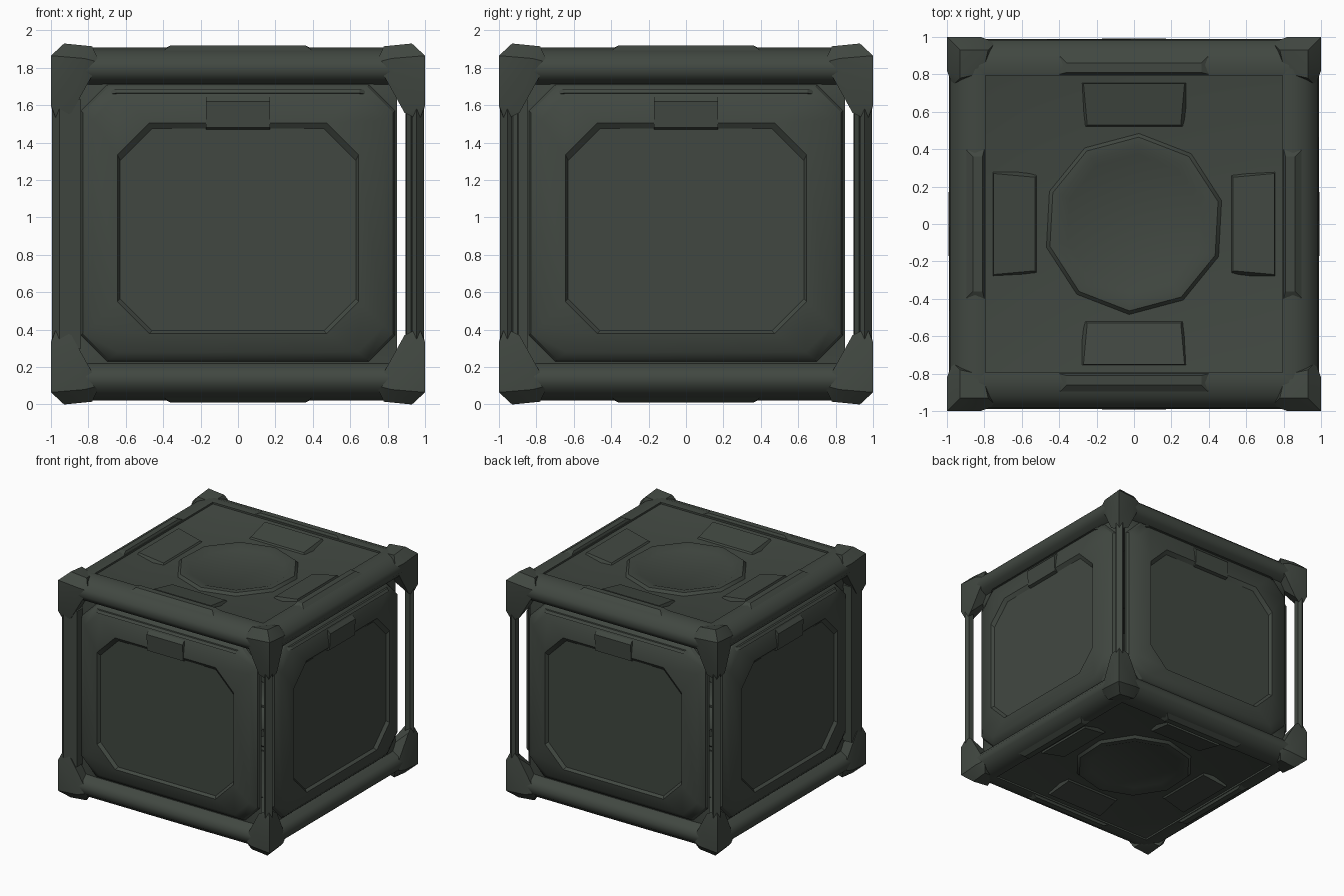
import bpy, bmesh, math
from mathutils import Matrix, Vector

if "Cube" in bpy.data.objects:
    bpy.data.objects.remove(bpy.data.objects["Cube"])

H = 1.93          # total height
MID = H / 2

mat = bpy.data.materials.new("dark_green_grey_metal")
mat.diffuse_color = (0.053, 0.064, 0.053, 1)
mat.use_nodes = True
mat.node_tree.nodes["Principled BSDF"].inputs["Base Color"].default_value = mat.diffuse_color


def finish(name, bm, angle=35):
    """Orient the surface outwards, turn it into an object, smooth soft edges."""
    bmesh.ops.recalc_face_normals(bm, faces=bm.faces[:])
    c = Vector((0, 0, MID))
    s = sum(f.calc_area() * f.normal.dot(f.calc_center_median() - c) for f in bm.faces)
    if s < 0:
        bmesh.ops.reverse_faces(bm, faces=bm.faces[:])
    me = bpy.data.meshes.new(name)
    bm.to_mesh(me)
    bm.free()
    me.materials.append(mat)
    ob = bpy.data.objects.new(name, me)
    bpy.context.collection.objects.link(ob)
    bpy.ops.object.select_all(action='DESELECT')
    ob.select_set(True)
    bpy.context.view_layer.objects.active = ob
    bpy.ops.object.shade_smooth_by_angle(angle=math.radians(angle))
    return ob


def place(bm, turn=0, flip=False):
    """Turn about z in quarter steps, optionally mirror top to bottom."""
    for v in bm.verts:
        if flip:
            v.co.z = H - v.co.z
    bm.transform(Matrix.Rotation(turn * math.pi / 2, 4, 'Z'))


def loft(bm, loops, cap_start=False, cap_end=True):
    """Join equal-length point loops with quads."""
    rings = [[bm.verts.new(p) for p in lp] for lp in loops]
    n = len(rings[0])
    for a, b in zip(rings, rings[1:]):
        for i in range(n):
            j = (i + 1) % n
            bm.faces.new((a[i], a[j], b[j], b[i]))
    if cap_start:
        bm.faces.new(rings[0])
    if cap_end:
        bm.faces.new(rings[-1])


def octagon(hx, z0, z1, cut, y):
    return [(hx - cut, y, z0), (hx, y, z0 + cut), (hx, y, z1 - cut), (hx - cut, y, z1),
            (cut - hx, y, z1), (-hx, y, z1 - cut), (-hx, y, z0 + cut), (cut - hx, y, z0)]


def hull(bm, pts):
    vs = [bm.verts.new(p) for p in pts]
    r = bmesh.ops.convex_hull(bm, input=vs)
    junk = [g for g in r["geom_interior"] if isinstance(g, bmesh.types.BMVert)]
    bmesh.ops.delete(bm, geom=junk, context='VERTS')


SIDES = ["front", "right", "back", "left"]

for k, side in enumerate(SIDES):
    # side panel: flange, then an eight-sided frame rising to a recessed face
    bm = bmesh.new()
    loft(bm, [octagon(0.85, 0.18, 1.75, 0.04, -0.895),
              octagon(0.84, 0.23, 1.71, 0.14, -0.90),
              octagon(0.83, 0.24, 1.70, 0.14, -0.925),
              octagon(0.78, 0.28, 1.66, 0.14, -0.96),
              octagon(0.645, 0.38, 1.505, 0.17, -0.982),
              octagon(0.63, 0.395, 1.475, 0.17, -0.958)])
    place(bm, k)
    finish(side + "_panel", bm, 28)

    # wedge-shaped pull tab over the upper edge of the recess
    bm = bmesh.new()
    hull(bm, [(x, y, z) for x in (-0.17, 0.17)
              for y, z in ((-0.955, 1.47), (-0.985, 1.48), (-0.992, 1.62),
                           (-0.965, 1.65))])
    place(bm, k)
    finish(side + "_pull_tab", bm, 20)

    # thin raised lip on the panel frame
    bm = bmesh.new()
    hull(bm, [(sx * hx, y, z) for sx in (-1, 1)
              for hx, y, z in ((0.68, -0.95, 1.66), (0.65, -0.97, 1.665),
                               (0.65, -0.955, 1.685), (0.68, -0.93, 1.685))])
    place(bm, k)
    finish(side + "_panel_lip", bm, 20)

    # corner posts: one wide, the others thin with see-through gaps
    bm = bmesh.new()
    w = 0.84 if side == "front" else 0.93
    o = 0.995
    hull(bm, [(-x, -y, z) for z in (0.3, H - 0.3)
              for x, y in ((w, w), (w, o - 0.02), (o - 0.04, o), (o, o - 0.04), (o - 0.02, w))])
    place(bm, k)
    finish(side + "_corner_post", bm, 30)

    for flip in (False, True):
        end = "lower_" if flip else "upper_"

        # horizontal beam: highest at the inside, sloping down outwards
        bm = bmesh.new()
        prof = [(0.79, 1.80), (0.795, 1.90), (0.85, 1.908), (0.92, 1.885),
                (0.98, 1.835), (0.99, 1.78), (0.96, 1.735), (0.88, 1.705)]
        loft(bm, [[(x, -y, z) for y, z in prof] for x in (-0.84, 0.84)], True)
        place(bm, k, flip)
        finish(end + side + "_beam", bm, 50)

        # slim plate on the middle of the beam
        bm = bmesh.new()
        hull(bm, [(sx * hx, -y, z) for sx in (-1, 1)
                  for hx, y, z in ((0.40, 0.80, 1.90), (0.36, 0.81, 1.92),
                                   (0.36, 0.86, 1.92), (0.40, 0.90, 1.89))])
        place(bm, k, flip)
        finish(end + side + "_beam_plate", bm, 20)

        # chunky chamfered corner guard, tapering along the post and beams
        bm = bmesh.new()
        half = [(1, 0.82, 1.85), (0.93, 0.78, 1.915), (0.97, 0.74, 1.83),
                (0.98, 0.83, 1.70), (0.99, 0.89, 1.56), (0.84, 0.80, 1.90)]
        pts = half + [(b, a, c) for a, b, c in half]
        pts += [(1, 1, 1.865), (0.93, 0.93, H), (1, 1, 1.60), (0.97, 0.97, 1.52), (0.8, 0.8, 1.74)]
        hull(bm, [(x, -y, z) for x, y, z in pts])
        place(bm, k, flip)
        finish(end + side + "_corner_guard", bm, 30)

        # wedge-shaped pad on the lid beside each beam
        bm = bmesh.new()
        lo = [(-0.30, -0.77), (0.30, -0.77), (0.27, -0.51), (-0.27, -0.51)]
        hi = [(-0.27, -0.75), (0.27, -0.75), (0.25, -0.53), (-0.25, -0.53)]
        loft(bm, [[(x, y, 1.825) for x, y in lo],
                  [(x, y, 1.89 if y < -0.6 else 1.85) for x, y in hi]])
        place(bm, k, flip)
        finish(end + side + "_pad", bm, 20)

for flip in (False, True):
    end = "bottom" if flip else "top"

    # lid closing the frame, rising gently to meet the beams
    bm = bmesh.new()
    loft(bm, [[(sx * h, sy * h, z) for sx, sy in ((-1, -1), (1, -1), (1, 1), (-1, 1))]
              for h, z in ((0.81, 1.89), (0.62, 1.838))])
    place(bm, 0, flip)
    finish(end + "_lid", bm)

    # round hatch with a raised rim and shallow dish
    bm = bmesh.new()
    loft(bm, [[(r * math.cos(a), r * math.sin(a), z)
               for a in (i * math.tau / 10 + 0.26 for i in range(10))]
              for r, z in ((0.49, 1.832), (0.465, 1.86), (0.42, 1.862), (0.37, 1.842))])
    place(bm, 0, flip)
    finish(end + "_hatch", bm, 28)
